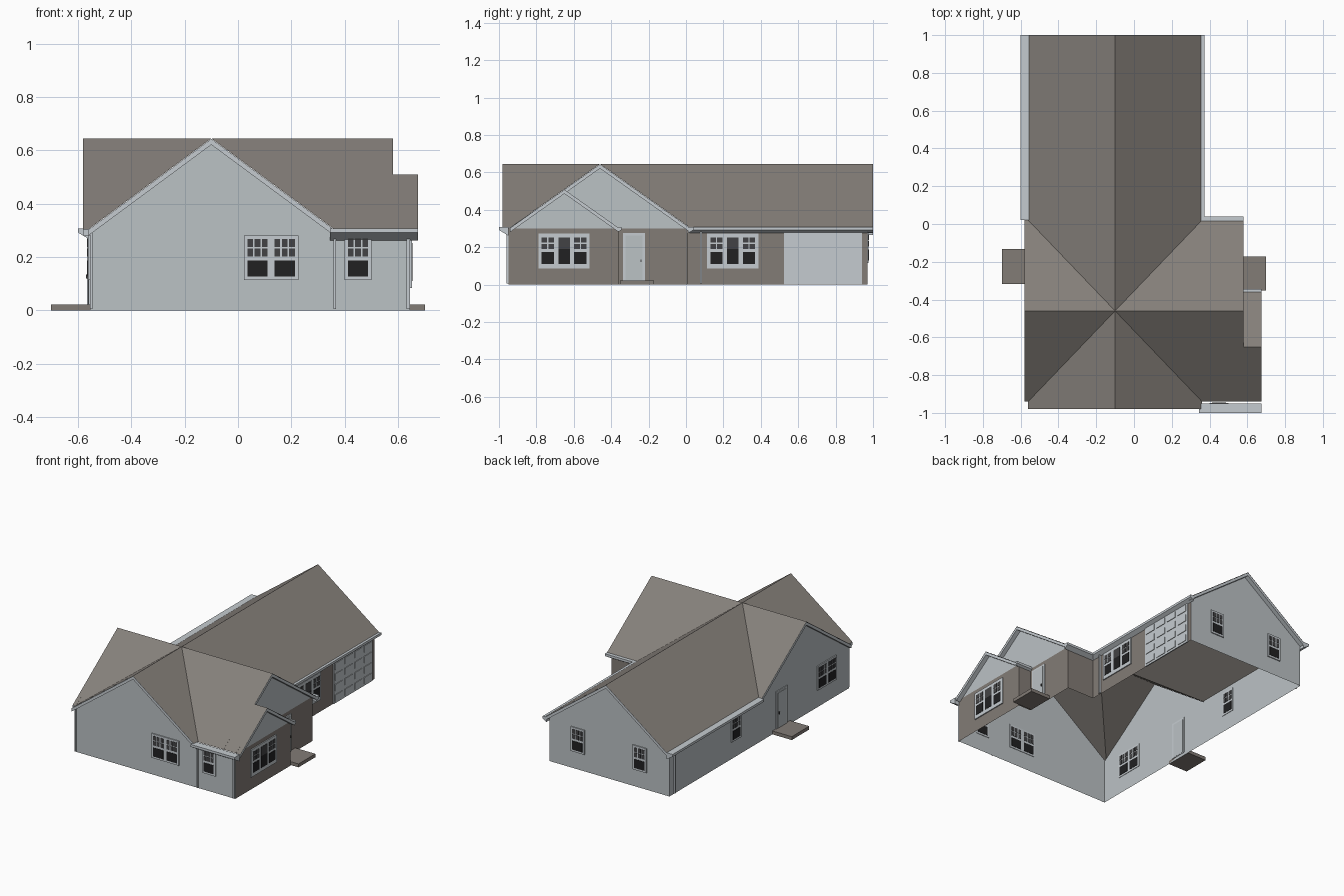
import bpy
import bmesh
from mathutils import Vector

cube = bpy.data.objects.get("Cube")
if cube:
    bpy.data.objects.remove(cube, do_unlink=True)


def material(name, r, g, b):
    m = bpy.data.materials.new(name)
    m.use_nodes = True
    m.diffuse_color = (r, g, b, 1)
    m.node_tree.nodes["Principled BSDF"].inputs["Base Color"].default_value = (r, g, b, 1)
    return m


SIDING = material("pale siding", .50, .54, .56)
TRIM = material("light trim", .56, .60, .63)
ROOF = material("brown shingles", .235, .215, .195)
BRICK = material("brown brick", .225, .20, .18)
GLASS = material("dark glass", .015, .015, .016)
SASH = material("grey glass", .055, .055, .058)
MATS = [SIDING, TRIM, ROOF, BRICK, GLASS, SASH]


def build(name, parts):
    """Each part: (polygon points, extrusion vector or None, outward hint, material)."""
    bm = bmesh.new()
    used = []
    for pts, vec, out, mat in parts:
        if mat not in used:
            used.append(mat)
        face = bm.faces.new([bm.verts.new(p) for p in pts])
        face.normal_update()
        faces = [face]
        if vec is not None:
            ext = bmesh.ops.extrude_face_region(bm, geom=[face], use_keep_orig=True)
            top = [v for v in ext["geom"] if isinstance(v, bmesh.types.BMVert)]
            bmesh.ops.translate(bm, verts=top, vec=vec)
            faces = list({f for v in top for f in v.link_faces} | {face})
            bmesh.ops.recalc_face_normals(bm, faces=faces)
        elif face.normal.dot(Vector(out)) < 0:
            face.normal_flip()
        for f in faces:
            f.material_index = used.index(mat)
    mesh = bpy.data.meshes.new(name)
    bm.to_mesh(mesh)
    bm.free()
    for m in used:
        mesh.materials.append(m)
    ob = bpy.data.objects.new(name, mesh)
    bpy.context.collection.objects.link(ob)
    return ob


# Key lines of the plan
CX, CY, TOP, EAVE = -.10, -.46, .645, .305
L, R, F, B = -.56, .36, -.94, .02          # eave lines of the crossing roofs
WL, WR, WF, WB = -.555, .345, -.95, .97    # wall planes
DOOR_X, WING_X, WING_Y = .55, .645, -.36   # recessed entry and projecting wing
RY, RZ = -.65, .51                         # ridge of the small gable
H = .30

# Walls
def wall(name, pts, out, mat):
    build(name, [(pts, None, out, mat)])


def x_wall(name, x, y0, y1, z0, z1, out, mat):
    wall(name, [(x, y0, z0), (x, y1, z0), (x, y1, z1), (x, y0, z1)], (out, 0, 0), mat)


def y_wall(name, y, x0, x1, z0, z1, out, mat):
    wall(name, [(x0, y, z0), (x1, y, z0), (x1, y, z1), (x0, y, z1)], (0, out, 0), mat)


for name, y, out in (("front", WF, -1), ("back", WB, 1)):
    wall(name + "_gable_wall", [(WL, y, 0), (WR, y, 0), (WR, y, H), (CX, y, TOP - .01), (WL, y, H)],
         (0, out, 0), SIDING)
y_wall("wing_front_wall", WF, WR, WING_X, 0, H, -1, SIDING)
x_wall("left_wall", WL, WF, WB, 0, H, -1, SIDING)
for name, x, out in (("left", WL, -1), ("entry", DOOR_X, 1)):
    wall(name + "_gable", [(x, WF, H), (x, .01, H), (x, CY, TOP - .01)], (out, 0, 0), SIDING)
wall("wing_gable", [(WING_X, WF, H), (WING_X, WING_Y, H), (WING_X, RY, RZ - .01)], (1, 0, 0), SIDING)
x_wall("garage_wall", WR, .01, WB, 0, H, 1, BRICK)
x_wall("entry_wall", DOOR_X, WING_Y, .01, 0, H, 1, BRICK)
x_wall("wing_wall", WING_X, WF, WING_Y, 0, H, 1, BRICK)
y_wall("entry_return_wall", .01, WR, DOOR_X, 0, H, 1, BRICK)
y_wall("wing_return_wall", WING_Y, DOOR_X, WING_X, 0, H, 1, BRICK)

# Roof slopes meeting in valleys at the crossing
C = (CX, CY, TOP)
slopes = []
for ex in (L, R):
    slopes.append([C, (ex, B, EAVE), (ex, 1, EAVE), (CX, 1, TOP)])
    slopes.append([C, (ex, F, EAVE), (ex, -.98, EAVE), (CX, -.98, TOP)])
for ey in (F, B):
    slopes.append([C, (L, ey, EAVE), (-.58, ey, EAVE), (-.58, CY, TOP)])
slopes.append([C, (R, B, EAVE), (.58, B, EAVE), (.58, CY, TOP)])
slopes.append([C, (R, F, EAVE), (.675, F, EAVE), (.675, RY, RZ), (.58, RY, RZ), (.58, CY, TOP)])
slopes.append([(DOOR_X, RY, RZ), (.675, RY, RZ), (.675, WING_Y, EAVE), (DOOR_X, WING_Y, EAVE)])
build("roof", [(p, None, (0, 0, 1), ROOF) for p in slopes])

# Boxed rake boards under the gable overhangs
def rake(a, b, vec):
    a, b = (Vector(p) - Vector((0, 0, .002)) for p in (a, b))
    drop = Vector((0, 0, .022))
    return ([a, b, b - drop, a - drop], vec, None, TRIM)


rakes = []
for y, d in ((-.98, .03), (1, -.03)):
    rakes += [rake((CX, y, TOP), (ex, y, EAVE), (0, d, 0)) for ex in (L, R)]
rakes += [rake((-.58, CY, TOP), (-.58, ey, EAVE), (.025, 0, 0)) for ey in (F, B)]
rakes += [rake((.58, CY, TOP), (.58, ey, ez), (-.03, 0, 0)) for ey, ez in ((B, EAVE), (RY, RZ))]
rakes += [rake((.675, RY, RZ), (.675, ey, EAVE), (-.03, 0, 0)) for ey in (F, WING_Y)]
build("rake_boards", rakes)

# Gutters with sloping soffits
def gutter(name, axis, pos, out, start, end):
    wide = abs(out)
    prof = [(0, .308), (out, .308), (out, .292), (0, .292 - wide * .6)]
    if axis == "y":
        pts, vec = [(pos + u, start, z) for u, z in prof], (0, end - start, 0)
    else:
        pts, vec = [(start, pos + u, z) for u, z in prof], (end - start, 0, 0)
    build(name, [(pts, vec, None, TRIM)])


gutter("left_gutter", "y", WL, -.045, B, 1)
gutter("garage_gutter", "y", WR, .028, B, 1)
gutter("front_gutter", "x", WF, -.05, WR, .675)
gutter("entry_gutter", "x", .01, .03, WR, .58)
gutter("wing_gutter", "x", WING_Y, .015, DOOR_X, .675)

# Boxes placed on a wall: u along the wall, d out of it
WALLS = {"front": (1, WF, -1), "back": (1, WB, 1), "left": (0, WL, -1),
         "garage": (0, WR, 1), "entry": (0, DOOR_X, 1), "wing": (0, WING_X, 1)}


def plate(side, u0, u1, z0, z1, d0, d1, mat):
    axis, pos, s = WALLS[side]
    a, b = pos + s * d0, s * (d1 - d0)
    ring = [(u0, z0), (u1, z0), (u1, z1), (u0, z1)]
    if axis:
        return ([(u, a, z) for u, z in ring], (0, b, 0), None, mat)
    return ([(a, u, z) for u, z in ring], (b, 0, 0), None, mat)


def panes(side, u0, u1, z0, z1, cols, rows, mat, gap=.006):
    du, dz = (u1 - u0 + gap) / cols, (z1 - z0 + gap) / rows
    return [plate(side, u0 + i * du, u0 + (i + 1) * du - gap, z0 + j * dz, z0 + (j + 1) * dz - gap,
                  -.005, .009, mat) for i in range(cols) for j in range(rows)]


def sash_window(name, side, centres):
    parts = []
    for c in centres:
        parts.append(plate(side, c - .051, c + .051, .115, .28, -.003, .007, TRIM))
        parts += panes(side, c - .038, c + .038, .128, .188, 1, 1, GLASS)
        parts += panes(side, c - .038, c + .038, .203, .267, 3, 2, SASH)
    build(name, parts)


def triple_window(name, side, c):
    parts = [plate(side, c - .137, c + .137, .085, .272, -.003, .007, TRIM)]
    for o in (-.087, .087):
        parts += panes(side, c + o - .033, c + o + .033, .11, .175, 1, 1, GLASS)
        parts += panes(side, c + o - .033, c + o + .033, .19, .252, 2, 2, SASH)
    parts += panes(side, c - .031, c + .031, .11, .19, 1, 1, GLASS, 0)
    parts += panes(side, c - .031, c + .031, .19, .252, 1, 1, SASH, 0)
    build(name, parts)


sash_window("front_double_window", "front", (.073, .175))
sash_window("front_wing_window", "front", (.45,))
sash_window("back_left_window", "back", (.13,))
sash_window("back_right_window", "back", (-.335,))
sash_window("right_side_window", "left", (.26,))
sash_window("right_side_double_window", "left", (-.76, -.66))
triple_window("wing_window", "wing", -.652)
triple_window("garage_side_window", "garage", .25)

# Doors with frame, leaf and knob
for name, side, c in (("entry_door", "entry", -.278), ("side_door", "left", -.225)):
    build(name, [plate(side, c - .06, c + .06, .02, .275, -.003, .005, TRIM),
                 plate(side, c - .046, c + .046, .024, .262, -.004, .008, SIDING),
                 plate(side, c + .034, c + .041, .12, .135, .008, .015, SASH)])

# Garage door with raised panels
G0, G1, GH = .525, .94, .285
parts = [plate("garage", G0, G1, 0, GH, -.003, .005, TRIM)]
cw, rh = (G1 - G0) / 4, GH / 4
for i in range(4):
    for j in range(4):
        u, z = G0 + i * cw, j * rh
        parts.append(plate("garage", u + .012, u + cw - .012, z + .014, z + rh - .014, .005, .009, TRIM))
build("garage_door", parts)

# Downspouts and corner boards
for name, side, u, w in (("front_downspout", "front", .363, .010), ("garage_downspout", "garage", .08, .012),
                         ("rear_downspout", "left", .92, .012), ("wing_corner_board", "front", .638, .012),
                         ("front_corner_board", "front", -.55, .008)):
    build(name, [plate(side, u - w / 2, u + w / 2, .005, H, 0, .01, TRIM)])

# Door steps
for name, side, u0, u1, d in (("entry_step", "entry", -.352, -.172, .15), ("side_step", "left", -.318, -.132, .145)):
    build(name, [plate(side, u0, u1, 0, .023, 0, d, BRICK)])
